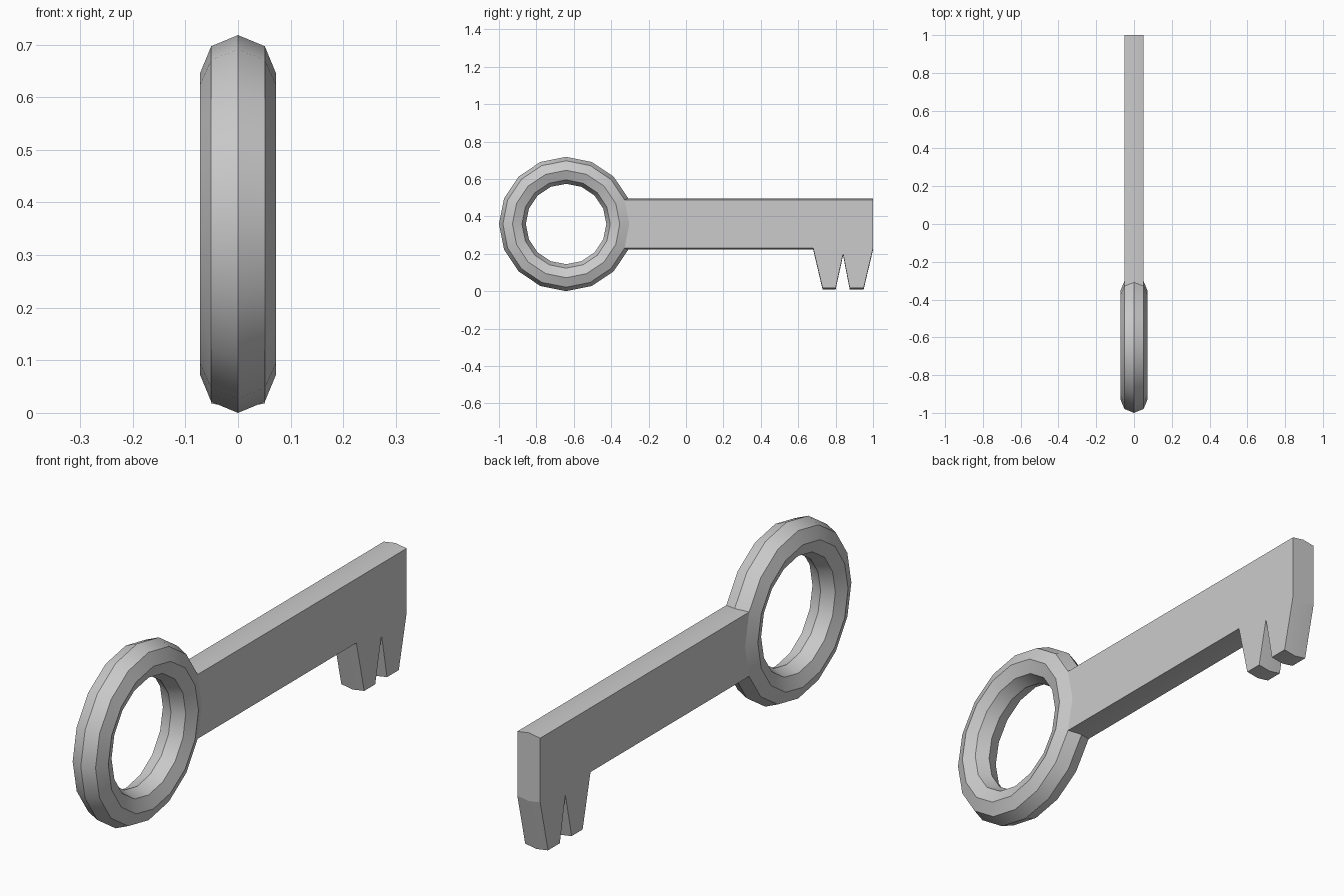
import bpy, bmesh
from math import sin, cos, pi

if "Cube" in bpy.data.objects:
    bpy.data.objects.remove(bpy.data.objects["Cube"])

MAJOR, MINOR = 0.287, 0.072
CY, CZ = -0.641, 0.359
SEG, SIDES = 16, 8

bm = bmesh.new()

# Ring handle: torus standing in the y-z plane
rings = []
for i in range(SEG):
    a = 2 * pi * i / SEG
    ring = []
    for j in range(SIDES):
        b = 2 * pi * j / SIDES
        r = MAJOR + MINOR * cos(b)
        ring.append(bm.verts.new((MINOR * sin(b), CY + r * cos(a), CZ + r * sin(a))))
    rings.append(ring)
blade = []
for i in range(SEG):
    for j in range(SIDES):
        i2, j2 = (i + 1) % SEG, (j + 1) % SIDES
        f = bm.faces.new((rings[i][j], rings[i2][j], rings[i2][j2], rings[i][j2]))
        if i in (0, SEG - 1) and j in (0, SIDES - 1):
            blade.append(f)
bmesh.ops.recalc_face_normals(bm, faces=bm.faces)


def extrude(faces):
    geom = bmesh.ops.extrude_face_region(bm, geom=faces)["geom"]
    return ([g for g in geom if isinstance(g, bmesh.types.BMFace)],
            [g for g in geom if isinstance(g, bmesh.types.BMVert)])


# Blade: pull the ring's outer faces out to each station
for y in (0.68, 0.84, 1.0):
    blade, verts = extrude(blade)
    for v in verts:
        v.co.y = y

# Teeth: pull the underside between stations down with a taper
for y0, y1, t0, t1 in ((0.68, 0.84, 0.73, 0.80), (0.84, 1.0, 0.875, 0.95)):
    bm.normal_update()
    under = [f for f in bm.faces if f.normal.z < -0.7
             and y0 < f.calc_center_median().y < y1]
    _, verts = extrude(under)
    mid = (y0 + y1) / 2
    for v in verts:
        v.co.y = t0 if v.co.y < mid else t1
        v.co.z -= 0.212

# Notch between the teeth sits slightly above the tooth roots
for v in bm.verts:
    if abs(v.co.y - 0.84) < 1e-4 and v.co.z < 0.3:
        v.co.z -= 0.03

bmesh.ops.recalc_face_normals(bm, faces=bm.faces)
mesh = bpy.data.meshes.new("key")
bm.to_mesh(mesh)
bm.free()
key = bpy.data.objects.new("key", mesh)
bpy.context.collection.objects.link(key)
bpy.context.view_layer.objects.active = key
key.select_set(True)
bpy.ops.object.shade_smooth_by_angle()
